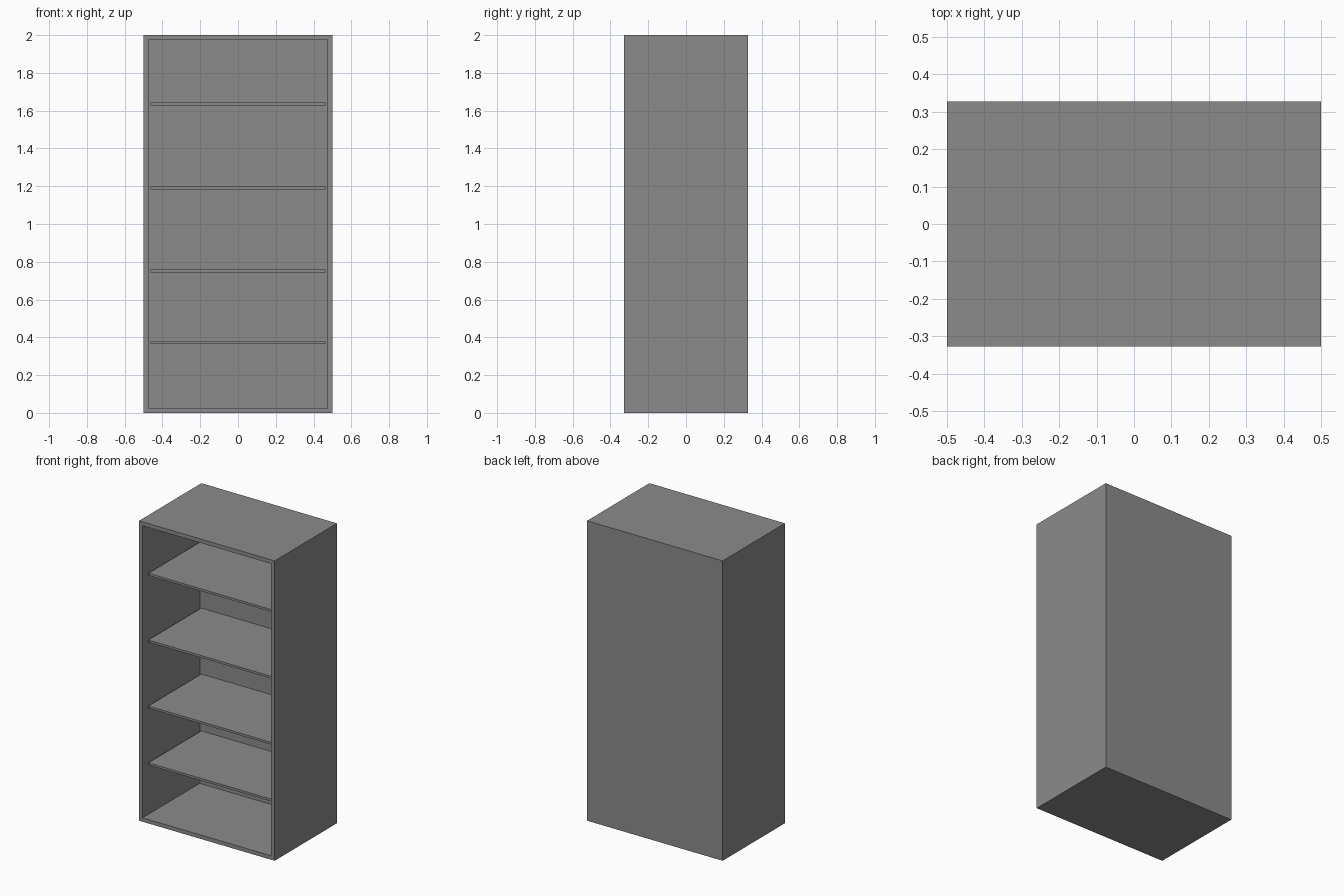
import bpy
import bmesh
from mathutils import Vector

WIDTH, DEPTH, HEIGHT = 1.0, 0.656, 2.0
WALL = 0.037           # thickness of sides, top and floor
BACK = 0.054           # thickness of the back panel
SHELF_THICK = 0.015
SHELF_RECESS = 0.045   # distance of the shelf edge behind the front
SHELF_TOPS = (0.379, 0.758, 1.198, 1.643)

default = bpy.data.objects.get("Cube")
if default:
    bpy.data.objects.remove(default, do_unlink=True)

grey = bpy.data.materials.new("grey")
grey.use_nodes = True
colour = (0.26, 0.26, 0.26, 1.0)
grey.diffuse_color = colour
grey.node_tree.nodes["Principled BSDF"].inputs["Base Color"].default_value = colour


def box_mesh(low, high):
    """Return a bmesh box spanning two opposite corners."""
    low, high = Vector(low), Vector(high)
    bm = bmesh.new()
    bmesh.ops.create_cube(bm, size=1.0)
    bmesh.ops.scale(bm, vec=high - low, verts=bm.verts)
    bmesh.ops.translate(bm, vec=(low + high) / 2, verts=bm.verts)
    return bm


def add_object(name, bm):
    mesh = bpy.data.meshes.new(name)
    bm.to_mesh(mesh)
    bm.free()
    mesh.materials.append(grey)
    obj = bpy.data.objects.new(name, mesh)
    bpy.context.collection.objects.link(obj)
    return obj


# Cabinet: a box whose front face is inset and pushed in to hollow it out
half_w, half_d = WIDTH / 2, DEPTH / 2
cabinet = box_mesh((-half_w, -half_d, 0), (half_w, half_d, HEIGHT))
front = min(cabinet.faces, key=lambda f: f.calc_center_median().y)
bmesh.ops.inset_region(cabinet, faces=[front], thickness=WALL)
pushed = bmesh.ops.extrude_discrete_faces(cabinet, faces=[front])["faces"]
bmesh.ops.translate(cabinet, vec=(0, DEPTH - BACK, 0), verts=pushed[0].verts)
bmesh.ops.recalc_face_normals(cabinet, faces=cabinet.faces)
add_object("cabinet_shell", cabinet)

# Shelves: thin boards set back from the front edge
inner = half_w - WALL
for number, top in enumerate(SHELF_TOPS, start=1):
    board = box_mesh((-inner, -half_d + SHELF_RECESS, top - SHELF_THICK),
                     (inner, half_d - BACK, top))
    add_object(f"shelf_{number}", board)
